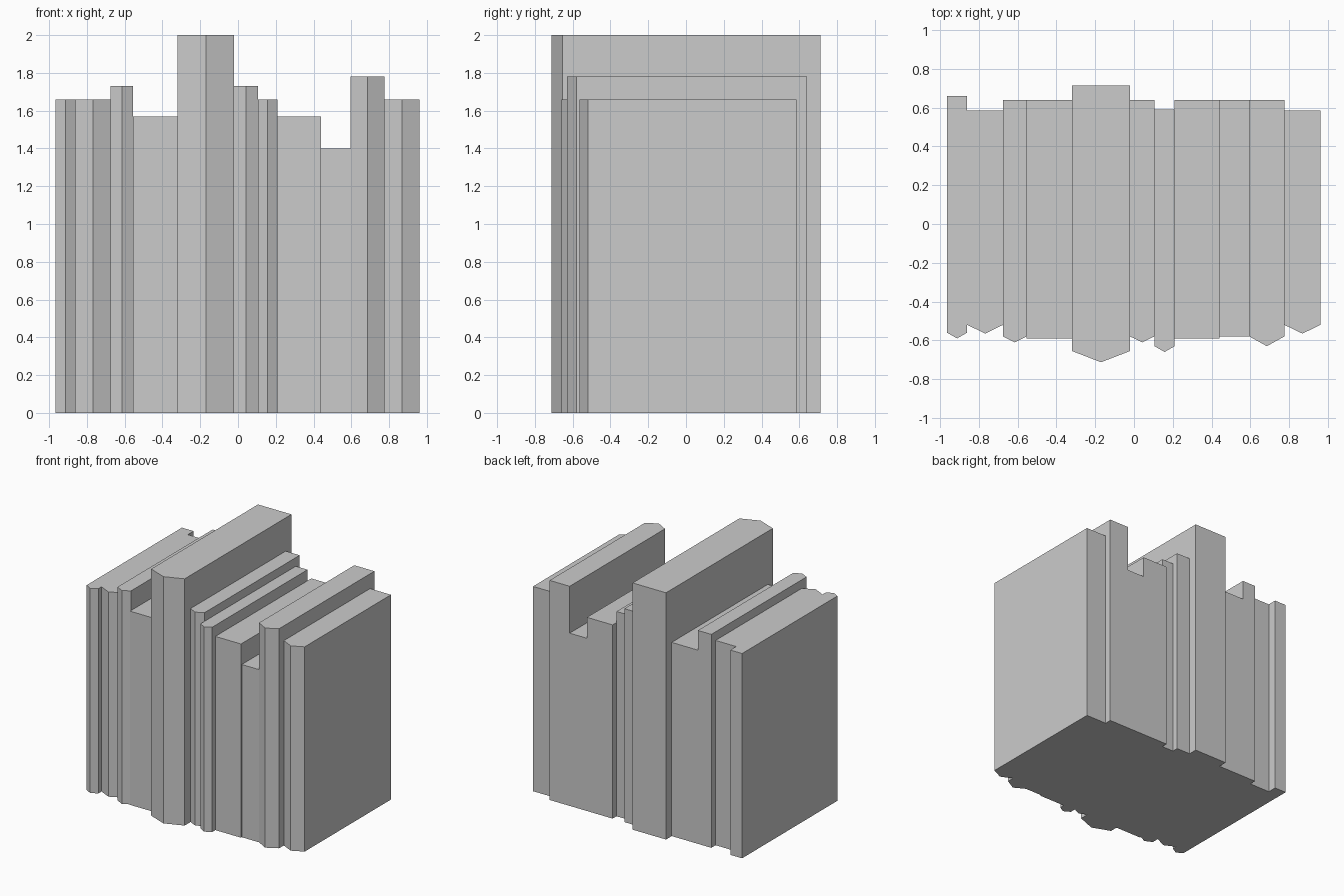
import bpy
import bmesh

if "Cube" in bpy.data.objects:
    bpy.data.objects.remove(bpy.data.objects["Cube"])

# Each book: left x, right x, height, spine edge y, spine peak y (None = flat), page-side y
BOOKS = [
    (-0.965, -0.860, 1.66, -0.56, -0.59, 0.66),
    (-0.860, -0.675, 1.66, -0.52, -0.565, 0.585),
    (-0.675, -0.555, 1.73, -0.58, -0.61, 0.64),
    (-0.555, -0.320, 1.57, -0.59, None, 0.64),
    (-0.320, -0.020, 2.00, -0.655, -0.713, 0.713),
    (-0.020, 0.105, 1.73, -0.58, -0.61, 0.64),
    (0.105, 0.210, 1.66, -0.63, -0.66, 0.59),
    (0.210, 0.440, 1.57, -0.59, None, 0.64),
    (0.440, 0.595, 1.40, -0.58, None, 0.64),
    (0.595, 0.775, 1.78, -0.58, -0.63, 0.64),
    (0.775, 0.962, 1.66, -0.52, -0.565, 0.585),
]


def add_book(name, x0, x1, height, edge, peak, back):
    # Footprint with an optional pointed spine, extruded upwards
    outline = [(x0, edge), (x1, edge), (x1, back), (x0, back)]
    if peak is not None:
        outline.insert(1, ((x0 + x1) / 2, peak))
    bm = bmesh.new()
    base = bm.faces.new([bm.verts.new((x, y, 0)) for x, y in outline])
    ext = bmesh.ops.extrude_face_region(bm, geom=[base], use_keep_orig=True)
    top = [v for v in ext["geom"] if isinstance(v, bmesh.types.BMVert)]
    bmesh.ops.translate(bm, verts=top, vec=(0, 0, height))
    bmesh.ops.recalc_face_normals(bm, faces=bm.faces)
    mesh = bpy.data.meshes.new(name)
    bm.to_mesh(mesh)
    bm.free()
    bpy.context.collection.objects.link(bpy.data.objects.new(name, mesh))


# Row of upright books
for i, book in enumerate(BOOKS, 1):
    add_book(f"book_{i:02d}", *book)
